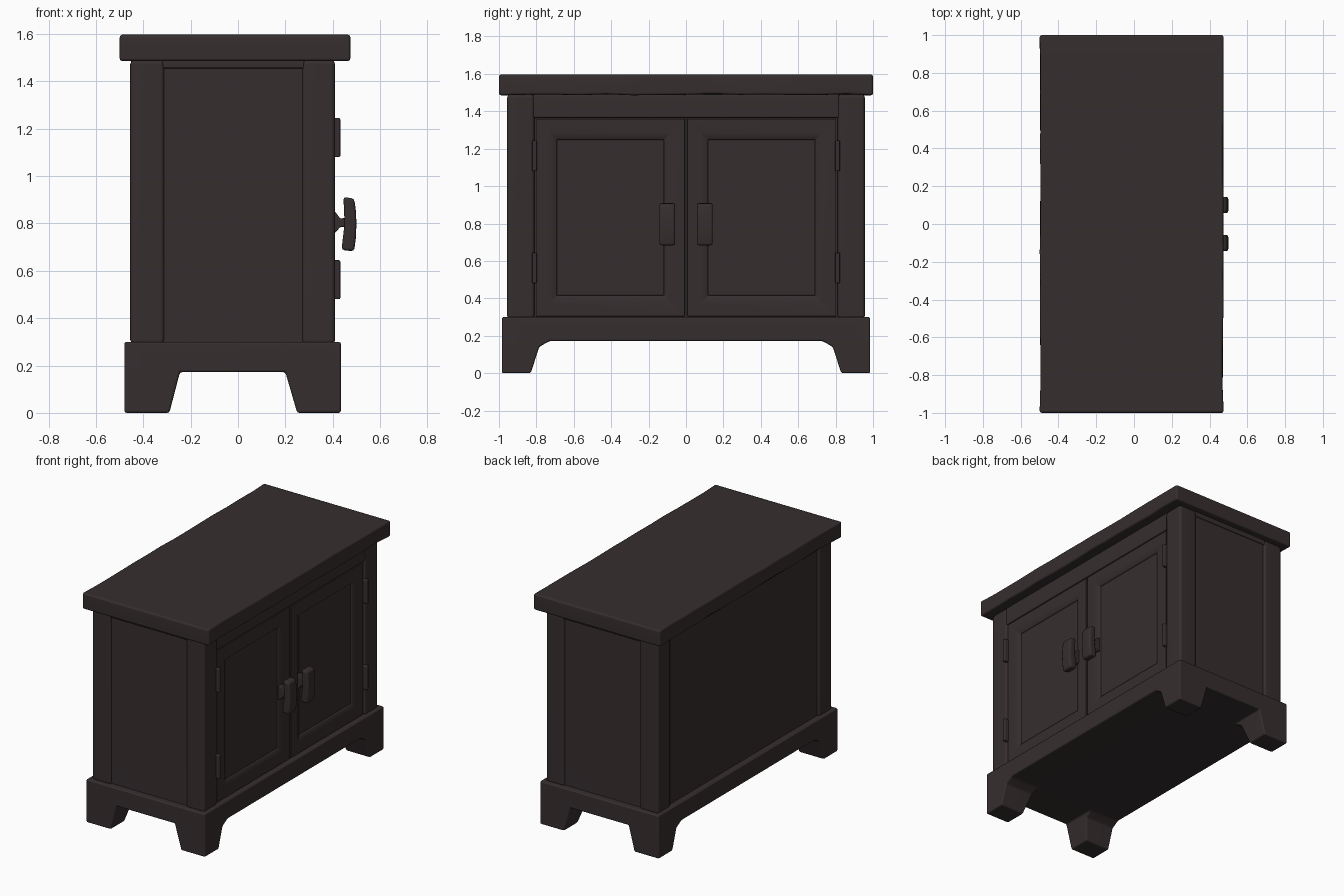
import bpy, bmesh, math, random
from mathutils import Vector

if "Cube" in bpy.data.objects:
    bpy.data.objects.remove(bpy.data.objects["Cube"])

random.seed(4)
wood = bpy.data.materials.new("dark brown wood")
wood.diffuse_color = (0.037, 0.027, 0.028, 1)
wood.use_nodes = True
wood.node_tree.nodes["Principled BSDF"].inputs["Base Color"].default_value = wood.diffuse_color


def activate(ob):
    bpy.ops.object.select_all(action='DESELECT')
    ob.select_set(True)
    bpy.context.view_layer.objects.active = ob


def make(name, bm):
    """Turn a bmesh into a scene object in the wood colour."""
    bmesh.ops.recalc_face_normals(bm, faces=bm.faces)
    me = bpy.data.meshes.new(name)
    bm.to_mesh(me)
    bm.free()
    me.materials.append(wood)
    ob = bpy.data.objects.new(name, me)
    bpy.context.collection.objects.link(ob)
    return ob


def finish(ob, bevel, segments=2):
    """Worn rounded edges and smooth shading."""
    activate(ob)
    m = ob.modifiers.new("bevel", 'BEVEL')
    m.width, m.segments, m.limit_method = bevel, segments, 'ANGLE'
    bpy.ops.object.modifier_apply(modifier=m.name)
    bpy.ops.object.shade_smooth_by_angle(angle=math.radians(50))
    w = ob.modifiers.new("weighted normals", 'WEIGHTED_NORMAL')
    w.keep_sharp = True
    return ob


def box_bm(x, y, z):
    bm = bmesh.new()
    bmesh.ops.create_cube(bm, size=1)
    for v in bm.verts:
        v.co = [r[0] if c < 0 else r[1] for c, r in zip(v.co, (x, y, z))]
    return bm


def box(name, x, y, z, bevel=0.008):
    return finish(make(name, box_bm(x, y, z)), bevel)


def prism(name, pts, axis, lo, hi):
    """Extrude a (horizontal, z) outline along x or y."""
    bm = bmesh.new()
    place = (lambda u, z, t: (t, u, z)) if axis == 'x' else (lambda u, z, t: (u, t, z))
    f = bm.faces.new([bm.verts.new(place(u, z, lo)) for u, z in pts])
    ext = bmesh.ops.extrude_face_region(bm, geom=[f])
    move = Vector((hi - lo, 0, 0) if axis == 'x' else (0, hi - lo, 0))
    bmesh.ops.translate(bm, vec=move,
                        verts=[g for g in ext['geom'] if isinstance(g, bmesh.types.BMVert)])
    return make(name, bm)


# Top slab with slightly wavy worn edges
bm = box_bm((-0.5, 0.475), (-1, 1), (1.485, 1.597))
long_edges = [e for e in bm.edges if abs(e.verts[0].co.y - e.verts[1].co.y) > 1]
bmesh.ops.subdivide_edges(bm, edges=long_edges, cuts=13, use_grid_fill=True)
for v in bm.verts:
    if abs(v.co.y) < 0.99:
        v.co.x -= math.copysign(random.uniform(0, 0.007), v.co.x)
        if v.co.z < 1.5:
            v.co.z += random.uniform(0, 0.008)
finish(make("top_slab", bm), 0.012)

# Base with arched openings that leave four tapered feet
base = make("base_with_feet", box_bm((-0.48, 0.435), (-0.985, 0.985), (0, 0.3)))
arches = [
    prism("arch_cutter", [(-0.83, -0.1), (-0.83, 0), (-0.785, 0.14), (-0.73, 0.172),
                          (0.73, 0.172), (0.785, 0.14), (0.83, 0), (0.83, -0.1)], 'x', -1, 1),
    prism("arch_cutter", [(-0.29, -0.1), (-0.29, 0), (-0.245, 0.172),
                          (0.2, 0.172), (0.25, 0), (0.25, -0.1)], 'y', -2, 2)]
activate(base)
for cutter in arches:
    cutter.hide_render = True
    m = base.modifiers.new("arch", 'BOOLEAN')
    m.operation, m.solver, m.object = 'DIFFERENCE', 'EXACT', cutter
    bpy.ops.object.modifier_apply(modifier=m.name)
    bpy.data.objects.remove(cutter)
finish(base, 0.01)

# Body: recessed panels between four corner posts and top rails
box("body_panels", (-0.437, 0.372), (-0.943, 0.943), (0.29, 1.49), 0.004)
for s, side in ((-1, "left"), (1, "right")):
    def span(a, b):
        return tuple(sorted((s * a, s * b)))

    box(f"{side}_front_post", (0.27, 0.41), span(0.81, 0.957), (0.29, 1.49), 0.018)
    box(f"{side}_back_post", (-0.455, -0.31), span(0.815, 0.957), (0.29, 1.49), 0.018)
    box(f"{side}_side_rail", (-0.32, 0.28), span(0.92, 0.953), (1.455, 1.49), 0.006)

    # Door with a sunken, grooved centre panel
    bm = box_bm((0.36, 0.402), span(0.006, 0.803), (0.303, 1.36))
    bm.faces.ensure_lookup_table()
    bmesh.ops.recalc_face_normals(bm, faces=bm.faces)
    front = max(bm.faces, key=lambda f: f.calc_center_median().x)
    for thickness, depth in ((0.11, 0), (0.045, -0.014), (0.004, -0.008), (0.004, 0.006)):
        bmesh.ops.inset_region(bm, faces=[front], thickness=thickness, depth=depth)
    finish(make(f"{side}_door", bm), 0.006)

    # Two hinges on the outer door edge
    for z, place in ((1.08, "upper"), (0.48, "lower")):
        box(f"{side}_{place}_hinge", (0.38, 0.432), span(0.797, 0.823), (z, z + 0.165), 0.006)

    # Door handle: bowed grip on a flared stem
    grip = prism(f"{side}_handle_grip",
                 [(0.437, 0.688), (0.49, 0.682), (0.498, 0.74), (0.5, 0.8), (0.498, 0.85),
                  (0.491, 0.904), (0.445, 0.912), (0.45, 0.8)], 'y', *span(0.058, 0.143))
    finish(grip, 0.012)
    stem = prism(f"{side}_handle_stem",
                 [(0.39, 0.755), (0.41, 0.76), (0.432, 0.785), (0.46, 0.785),
                  (0.46, 0.825), (0.432, 0.82), (0.41, 0.85), (0.39, 0.855)],
                 'y', *span(0.078, 0.123))
    finish(stem, 0.005)

# Front and back rails under the top
box("front_top_rail", (0.34, 0.406), (-0.82, 0.82), (1.365, 1.49), 0.008)
box("back_top_rail", (-0.451, -0.42), (-0.82, 0.82), (1.455, 1.49), 0.006)
